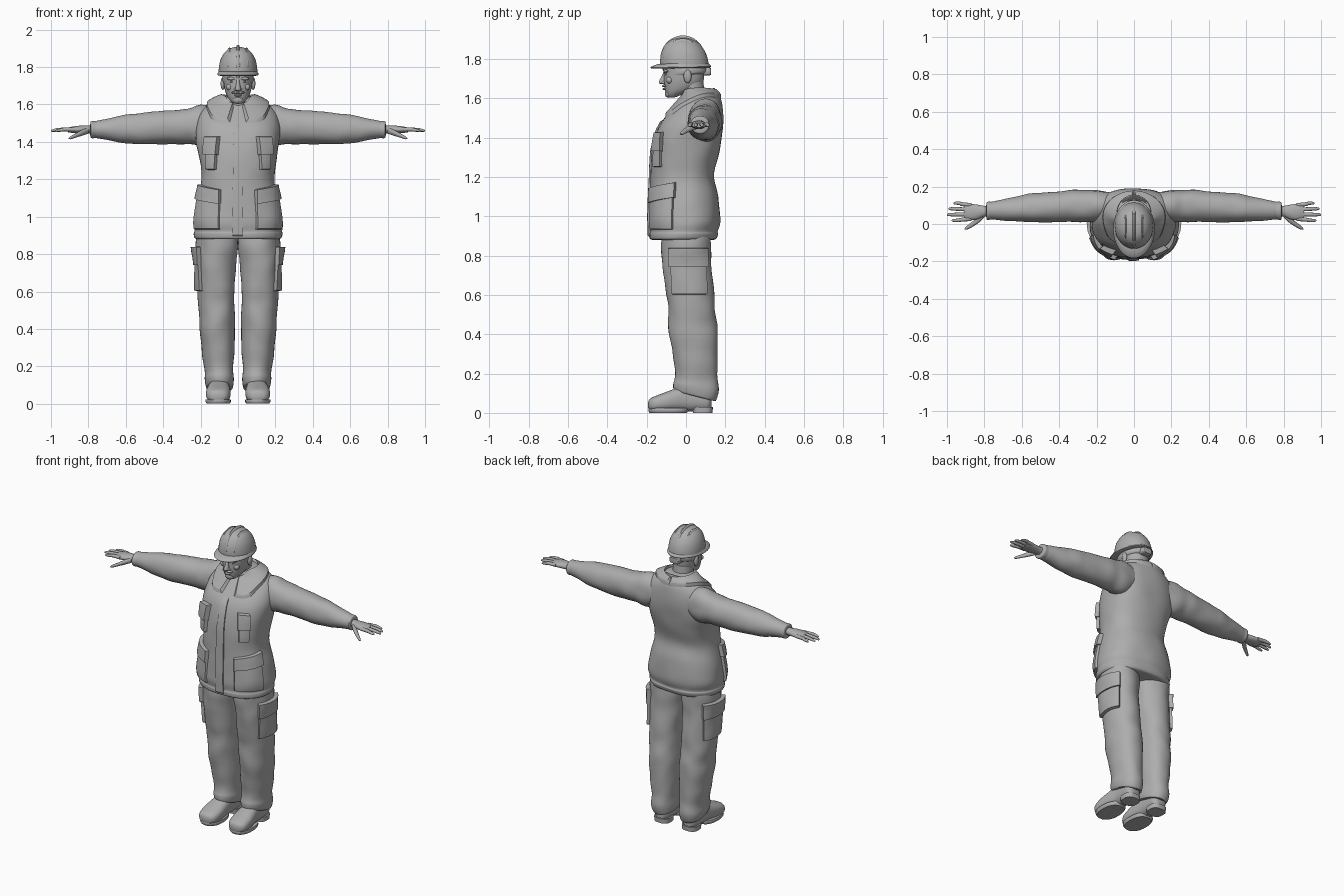
import bpy, math
from mathutils import Vector, noise
from mathutils.bvhtree import BVHTree
import bmesh

grey = bpy.data.materials.new("plain grey")
grey.diffuse_color = (0.42, 0.42, 0.42, 1)


def make(name, verts, faces, mirror=False):
    me = bpy.data.meshes.new(name)
    me.from_pydata(verts, [], faces)
    bm = bmesh.new()
    bm.from_mesh(me)
    bmesh.ops.recalc_face_normals(bm, faces=bm.faces[:])
    bm.to_mesh(me)
    bm.free()
    me.materials.append(grey)
    ob = bpy.data.objects.new(name, me)
    bpy.context.collection.objects.link(ob)
    if mirror:
        ob.modifiers.new("mirror", 'MIRROR').use_mirror_merge = False
    return ob


def smooth_rows(rows, steps):
    """Spline through cross-section rows (position, centre u/v, radius u/v, power, tilt)."""
    rows = [tuple(r) + (2.0, 0.0)[len(r) - 5:] for r in rows]
    out = []
    for i in range(len(rows) - 1):
        p0, p1 = rows[max(i - 1, 0)], rows[i]
        p2, p3 = rows[i + 1], rows[min(i + 2, len(rows) - 1)]
        for k in range(steps):
            t = k / steps
            r = [b + .5 * t * (c - a + t * (2 * a - 5 * b + 4 * c - d + t * (3 * (b - c) + d - a)))
                 for a, b, c, d in zip(p0, p1, p2, p3)]
            r[0] = min(max(r[0], min(p1[0], p2[0])), max(p1[0], p2[0]))
            out.append(r)
    return out + [rows[-1]]


def loft(name, axis, rows, mirror=False, seg=32, steps=4, fold=0.0, freq=9):
    verts, faces = [], []
    rings = smooth_rows(rows, steps)
    for t, cu, cv, ru, rv, n, tilt in rings:
        for j in range(seg):
            a = 2 * math.pi * j / seg
            c, s = math.cos(a), math.sin(a)
            u = math.copysign(abs(c) ** (2 / n), c) * ru
            v = math.copysign(abs(s) ** (2 / n), s) * rv
            w = t + tilt * v
            put = {'x': lambda p, q: (w, p, q), 'y': lambda p, q: (p, w, q),
                   'z': lambda p, q: (p, q, w)}[axis]
            if fold:
                k = 1 + fold * noise.noise(Vector(put(cu + u, cv + v)) * freq)
                u, v = u * k, v * k
            verts.append(put(cu + u, cv + v))
    for i in range(len(rings) - 1):
        for j in range(seg):
            k = (j + 1) % seg
            faces.append((i * seg + j, i * seg + k, (i + 1) * seg + k, (i + 1) * seg + j))
    last = (len(rings) - 1) * seg
    faces += [tuple(range(seg)), tuple(range(last, last + seg))]
    return make(name, verts, faces, mirror)


def ball(name, c, r, mirror=False):
    rows = [(c[2] + r[2] * math.sin(b), c[0], c[1], max(r[0] * math.cos(b), .0005),
             max(r[1] * math.cos(b), .0005)) for b in [math.pi * (i / 10 - .5) for i in range(11)]]
    return loft(name, 'z', rows, mirror, 20, 1)


def tree_of(ob):
    return BVHTree.FromPolygons([v.co for v in ob.data.vertices],
                                [tuple(p.vertices) for p in ob.data.polygons])


def grid(name, point, mirror, n=14):
    """Puffed panel: border sunk into the cloth, inside raised."""
    ts = [0, .03] + [i / (n - 3) for i in range(1, n - 3)] + [.97, 1]
    m = len(ts)
    verts = [point(a, b, a in (0, 1) or b in (0, 1)) for a in ts for b in ts]
    faces = [(i * m + j, i * m + j + 1, (i + 1) * m + j + 1, (i + 1) * m + j)
             for i in range(m - 1) for j in range(m - 1)]
    return make(name, verts, faces, mirror)


def panel(name, tree, centre, ang, zs, thick, mirror=True, slant=0):
    """Panel wrapped on a garment, angles in degrees from the front."""
    def point(a, b, edge):
        th = math.radians(ang[0] + (ang[1] - ang[0]) * a)
        d = Vector((math.sin(th), -math.cos(th), 0))
        o = Vector((*centre, zs[0] + (zs[1] - zs[0]) * b + slant * (a - .5)))
        hit = tree.ray_cast(o + d, -d)[0] or o + d * .1
        return hit + d * (-.006 if edge else thick)
    return grid(name, point, mirror)


# Jacket body
jacket = loft("jacket", 'z', [
    (.88, 0, -.015, .205, .15, 2.3), (.885, 0, -.015, .23, .168, 2.3), (.91, 0, -.012, .236, .174, 2.3),
    (.925, 0, -.012, .233, .171, 2.3), (.98, 0, -.01, .238, .182, 2.3), (1.1, 0, -.01, .216, .174, 2.3),
    (1.2, 0, -.02, .196, .163, 2.3), (1.3, 0, -.005, .205, .170, 2.3), (1.4, 0, .012, .222, .172, 2.4),
    (1.48, 0, .032, .225, .158, 2.3), (1.55, 0, .06, .208, .127, 2.2), (1.6, 0, .075, .162, .1),
    (1.63, 0, .065, .11, .085), (1.645, 0, .06, .07, .065)], seg=56, fold=.035)
jt = tree_of(jacket)

# Sleeves
loft("sleeve", 'x', [
    (.08, .09, 1.50, .075, .085), (.2, .097, 1.488, .088, .108), (.27, .096, 1.483, .086, .097),
    (.35, .095, 1.48, .083, .09), (.5, .09, 1.472, .08, .084), (.58, .085, 1.468, .074, .076),
    (.66, .08, 1.467, .064, .067), (.74, .073, 1.467, .05, .05), (.76, .072, 1.467, .046, .045),
    (.785, .07, 1.467, .047, .044), (.79, .07, 1.467, .03, .03)], True, fold=.1, freq=11)

# Front closure and jacket pockets
panel("front_placket", jt, (0, 0), (-9, 8), (.885, 1.5), .008, False)
panel("chest_pocket", jt, (0, 0), (36, 53), (1.25, 1.40), .018)
panel("chest_pocket_flap", jt, (0, 0), (34, 55), (1.33, 1.43), .028)
panel("hip_pocket", jt, (0, 0), (28, 74), (.93, 1.13), .014)
panel("hip_pocket_flap", jt, (0, 0), (27, 76), (1.08, 1.16), .024, slant=.03)

# Collar stand and folded collar
loft("collar_stand", 'z', [(1.55, 0, .05, .105, .105, 2, .3), (1.60, 0, .05, .092, .098, 2, .45),
                           (1.612, 0, .05, .086, .092, 2, .45), (1.60, 0, .05, .072, .078, 2, .45)])


def collar_point(a, b, edge):
    th = math.radians(14 + 167 * a)
    s, c = math.sin(th), math.cos(th)
    wide = 1 + .12 * math.exp(-((a - .16) / .12) ** 2)
    x = s * (.085 + (.165 * wide - .085) * b)
    y = (.06 - .09 * c) * (1 - b) + (.035 - .14 * wide * c) * b
    hit = jt.ray_cast(Vector((x, y, 2)), Vector((0, 0, -1)))[0] or Vector((x, y, 1.55))
    return hit + Vector((s * .004, -c * .004, -.008 if edge else .016))


grid("collar", collar_point, True, 26)

# Trouser legs with cargo pockets
leg = loft("trouser_leg", 'z', [
    (.085, .098, .045, .055, .09, 2.2, -.25), (.087, .098, .045, .07, .105, 2.2, -.25),
    (.13, .1, .05, .08, .112, 2.2, -.15), (.18, .1, .052, .077, .11, 2.2, 0),
    (.27, .105, .05, .083, .114, 2.2, 0), (.4, .112, .038, .093, .123, 2.2, 0),
    (.5, .115, .03, .096, .12, 2.2, 0), (.6, .116, .02, .098, .122, 2.2, 0),
    (.75, .112, .005, .105, .124, 2.2, 0), (.85, .113, 0, .112, .126, 2.2, 0),
    (.92, .112, 0, .111, .125, 2.2, 0)], True, 40, fold=.08, freq=10)
lt = tree_of(leg)
panel("cargo_pocket", lt, (.115, .01), (45, 140), (.60, .80), .018)
panel("cargo_pocket_flap", lt, (.115, .01), (43, 142), (.74, .84), .026)

# Boots: upper, front sole and heel
loft("boot_upper", 'y', [
    (-.193, .107, .04, .012, .012), (-.185, .107, .042, .04, .028, 2.4), (-.16, .107, .046, .06, .038, 2.5),
    (-.11, .105, .055, .066, .048, 2.5), (-.06, .103, .065, .062, .057, 2.4),
    (0, .1, .075, .054, .067, 2.4), (.06, .1, .075, .053, .067, 2.4), (.11, .1, .07, .05, .06, 2.4),
    (.13, .1, .065, .03, .045)], True)
loft("boot_sole", 'z', [(0, .106, -.09, .062, .095, 2.4), (.012, .106, -.09, .068, .102, 2.4),
                        (.024, .106, -.09, .066, .101, 2.4)], True, 32, 2)
loft("boot_heel", 'z', [(0, .1, .085, .052, .05, 2.8), (.03, .1, .085, .054, .052, 2.8)], True, 32, 1)

# Hands: palm, fingers and thumb
loft("palm", 'x', [(.76, .07, 1.467, .028, .024), (.80, .068, 1.466, .029, .022),
                   (.84, .064, 1.466, .04, .021), (.88, .064, 1.465, .044, .018),
                   (.91, .066, 1.464, .038, .012)], True, 20)
for i, (y, tip) in enumerate([(.027, .975), (.052, 1.0), (.077, .992), (.101, .965)]):
    spread = (i - 1.3) * .006
    loft(f"finger_{i + 1}", 'x', [
        (.87, y, 1.466, .011, .011), (.92, y + spread * .5, 1.467, .0105, .0105),
        (tip - .03, y + spread, 1.464, .0095, .009), (tip - .006, y + spread, 1.460, .007, .006),
        (tip, y + spread, 1.459, .002, .002)], True, 12, 3)
loft("thumb", 'x', [(.80, .05, 1.46, .014, .016), (.83, .025, 1.45, .018, .016),
                    (.865, -.002, 1.435, .014, .012), (.893, -.02, 1.423, .010, .009),
                    (.905, -.026, 1.419, .003, .003)], True, 14)

# Neck and head
loft("neck", 'z', [(1.5, 0, .04, .07, .07), (1.6, 0, .035, .062, .062), (1.72, 0, .02, .062, .065)])
loft("head", 'z', [
    (1.604, 0, -.075, .012, .01), (1.608, 0, -.07, .028, .022), (1.622, 0, -.058, .043, .042, 2.2),
    (1.645, 0, -.032, .059, .075, 2.2), (1.68, 0, -.014, .071, .098, 2.2), (1.72, 0, -.01, .077, .103, 2.2),
    (1.77, 0, -.01, .082, .107), (1.82, 0, -.01, .08, .1)], seg=40)
loft("nose", 'z', [(1.672, 0, -.115, .006, .006), (1.677, 0, -.118, .017, .019),
                   (1.69, 0, -.115, .014, .021), (1.72, 0, -.11, .009, .01), (1.74, 0, -.105, .01, .008)], seg=16)
ball("nostril_wing", (.013, -.113, 1.681), (.008, .012, .008), True)
ball("brow", (.032, -.101, 1.738), (.027, .014, .009), True)
ball("eye", (.03, -.099, 1.722), (.014, .009, .006), True)
ball("cheekbone", (.045, -.083, 1.693), (.02, .018, .018), True)
ball("moustache", (.014, -.110, 1.664), (.022, .012, .007), True)
ball("lower_lip", (0, -.108, 1.648), (.02, .012, .006))
ball("chin_beard", (0, -.088, 1.625), (.03, .02, .022))
ball("ear", (.081, .008, 1.712), (.012, .02, .034), True)

# Hard hat: shell, brim, ridges, rear strap
loft("helmet_shell", 'z', [
    (1.762, 0, -.008, .104, .124), (1.80, 0, -.01, .102, .121), (1.84, 0, -.013, .093, .109),
    (1.875, 0, -.016, .074, .086), (1.897, 0, -.018, .049, .056), (1.906, 0, -.018, .022, .026),
    (1.908, 0, -.018, .002, .002)], seg=48)
loft("helmet_brim", 'z', [(1.754, 0, -.027, .098, .14, 2, .02), (1.757, 0, -.027, .11, .153, 2, .02),
                          (1.764, 0, -.026, .11, .152, 2, .02), (1.778, 0, -.015, .102, .126, 2, .02)],
     seg=48, steps=2)
for name, x, top, ry in [("centre_ridge", 0, 1.92, .115), ("side_ridge", .045, 1.905, .098)]:
    loft(name, 'y', [(-.016 + ry * math.sin(b), x, 1.80, .009 + .007 * math.cos(b),
                      max((top - 1.80) * math.cos(b), .001), 2.6)
                     for b in [math.pi * (i / 12 - .5) for i in range(13)]], x > 0, 20, 2)
loft("helmet_headband", 'z', [(1.715, 0, -.002, .07, .10, 2, .1), (1.725, 0, 0, .082, .108, 2, .1),
                              (1.745, 0, 0, .084, .11, 2, .1), (1.755, 0, 0, .08, .1)])
loft("strap_knob", 'y', [(.09, 0, 1.737, .034, .02, 4), (.122, 0, 1.737, .034, .02, 4),
                         (.127, 0, 1.737, .026, .014, 4)], False, 24, 2)

# Back neck tab
ball("hanger_tab", (0, .166, 1.60), (.025, .012, .012))

# Smooth shading with sharp edges kept
for ob in bpy.context.scene.objects:
    ob.select_set(True)
bpy.context.view_layer.objects.active = jacket
bpy.ops.object.shade_smooth_by_angle(angle=math.radians(40))
